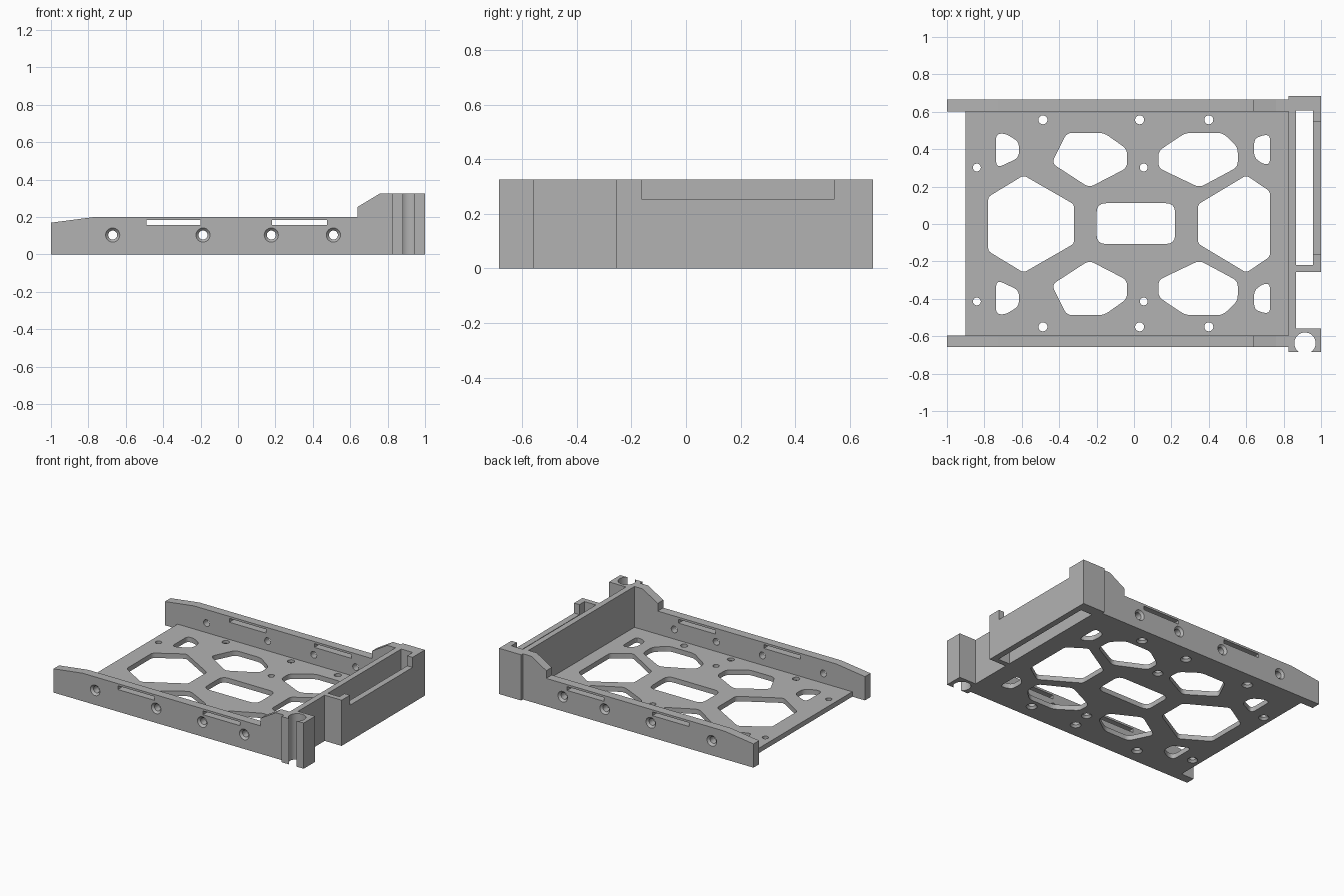
import bpy, bmesh
from math import cos, sin, tau
from mathutils import Vector

default = bpy.data.objects.get("Cube")
if default:
    bpy.data.objects.remove(default, do_unlink=True)

grey = bpy.data.materials.new("plain grey")
grey.use_nodes = True
colour = (0.45, 0.45, 0.45, 1)
grey.diffuse_color = colour
grey.node_tree.nodes["Principled BSDF"].inputs["Base Color"].default_value = colour


def circle(x, y, r, n=32):
    return [(x + r * cos(tau * i / n), y + r * sin(tau * i / n)) for i in range(n)]


def rect(x0, x1, y0, y1):
    return [(x0, y0), (x1, y0), (x1, y1), (x0, y1)]


def rounded(points, r=0.03, steps=4):
    """Replace each corner of an outline with a small curve."""
    out = []
    pts = [Vector(p) for p in points]
    for i, p in enumerate(pts):
        a, b = pts[i - 1] - p, pts[(i + 1) % len(pts)] - p
        a = p + a.normalized() * min(r, a.length * 0.45)
        b = p + b.normalized() * min(r, b.length * 0.45)
        for k in range(steps + 1):
            t = k / steps
            out.append(a * (1 - t) ** 2 + p * 2 * t * (1 - t) + b * t * t)
    return out


def loft(bm, rings, axis="z"):
    """Solid through a list of (outline, depth) rings along an axis."""
    place = (lambda p, d: (p[0], p[1], d)) if axis == "z" else (lambda p, d: (p[0], d, p[1]))
    loops = [[bm.verts.new(place(p, d)) for p in outline] for outline, d in rings]
    n = len(loops[0])
    for lo, hi in zip(loops, loops[1:]):
        for i in range(n):
            j = (i + 1) % n
            bm.faces.new((lo[i], lo[j], hi[j], hi[i]))
    bm.faces.new(loops[0][::-1])
    bm.faces.new(loops[-1])


def make(name, bm):
    bmesh.ops.recalc_face_normals(bm, faces=bm.faces)
    mesh = bpy.data.meshes.new(name)
    bm.to_mesh(mesh)
    bm.free()
    obj = bpy.data.objects.new(name, mesh)
    mesh.materials.append(grey)
    bpy.context.collection.objects.link(obj)
    return obj


def solid(name, outline, lo, hi, axis="z"):
    bm = bmesh.new()
    loft(bm, [(outline, lo), (outline, hi)], axis)
    return make(name, bm)


def cut(obj, cutter):
    """Subtract the cutter, then discard it."""
    cutter.hide_render = True
    mod = obj.modifiers.new("cut", "BOOLEAN")
    mod.operation, mod.solver, mod.object = "DIFFERENCE", "EXACT", cutter
    select(obj)
    bpy.ops.object.modifier_apply(modifier=mod.name)
    bpy.data.objects.remove(cutter, do_unlink=True)


def select(obj):
    bpy.ops.object.select_all(action="DESELECT")
    obj.select_set(True)
    bpy.context.view_layer.objects.active = obj


def screw_hole(bm, x, y, wide, narrow, outside, inside, axis="z"):
    """Countersunk hole, wide at the outside surface."""
    step = 1 if inside > outside else -1
    rings = [(wide, outside - 0.02 * step), (wide, outside),
             (narrow, outside + 0.015 * step), (narrow, inside + 0.02 * step)]
    loft(bm, [(circle(x, y, r, 24), d) for r, d in rings], axis)


# Floor with honeycomb style openings
THICK = 0.035
floor = solid("floor_plate", rect(-0.9, 0.825, -0.595, 0.602), 0, THICK)
holes = bmesh.new()


def opening(outline, r=0.03):
    shape = rounded(outline, r)
    loft(holes, [(shape, -0.05), (shape, 0.1)])


opening([(-.59, .26), (-.32, .105), (-.32, -.105), (-.59, -.26), (-.78, -.145), (-.78, .145)], 0.02)
opening([(.6, .26), (.727, .175), (.727, -.175), (.6, -.26), (.342, -.105), (.342, .105)], 0.02)
opening(rect(-0.2, 0.22, -0.107, 0.111), 0.05)
upper_openings = [
    [(-.36, .487), (-.16, .487), (-.037, .4), (-.037, .3), (-.24, .195), (-.44, .325)],
    [(.275, .487), (.475, .487), (.555, .41), (.555, .305), (.35, .195), (.13, .3), (.13, .39)],
    [(-.738, .48), (-.69, .485), (-.615, .44), (-.615, .355), (-.72, .305), (-.738, .32)],
    [(.642, .455), (.69, .475), (.727, .475), (.727, .32), (.69, .32), (.642, .355)],
]
for side in (1, -1):
    for outline in upper_openings:
        opening([(x, y * side) for x, y in outline])
for x in (-0.487, 0.03, 0.4):
    for y in (0.557, -0.55):
        screw_hole(holes, x, y, 0.036, 0.024, 0, THICK)
for x in (-0.84, 0.052):
    for y in (0.302, -0.414):
        screw_hole(holes, x, y, 0.034, 0.021, 0, THICK)
cut(floor, make("floor_cutter", holes))

# Side rails with slots and screw holes
profile = [(-1, 0), (0.825, 0), (0.825, 0.327), (0.76, 0.327), (0.64, 0.255),
           (0.64, 0.2), (-0.77, 0.2), (-1, 0.17)]
rails = []
for name, inner, outer in (("right_rail", -0.595, -0.658), ("left_rail", 0.602, 0.665)):
    rail = solid(name, profile, inner, outer, "y")
    holes = bmesh.new()
    for x in (-0.67, -0.187, 0.178, 0.51):
        screw_hole(holes, x, 0.104, 0.038, 0.024, outer, inner, "y")
    for x0, x1 in ((-0.49, -0.2), (0.183, 0.475)):
        slot = rect(x0, x1, 0.158, 0.185)
        loft(holes, [(slot, inner * 0.9), (slot, outer * 1.1)], "y")
    cut(rail, make("rail_cutter", holes))
    rails.append(rail)

# End wall with hinge post and handle pocket
HIGH = 0.327
frame = solid("end_frame", [
    (.825, -.685), (1, -.685), (1, -.558), (.866, -.558),
    (.866, -.257), (1, -.257), (1, .685), (.825, .685)], 0, HIGH)
cut(frame, solid("pocket_cutter", rect(0.866, 0.957, -0.22, 0.608), -0.1, 0.5))
cut(frame, solid("notch_cutter", rect(0.94, 1.1, -0.163, 0.545), 0.255, 0.5))
cut(frame, solid("hinge_bore_cutter", circle(0.914, -0.637, 0.057, 48), -0.1, 0.5))

for part in (floor, frame, *rails):
    select(part)
    bpy.ops.object.shade_smooth_by_angle()
